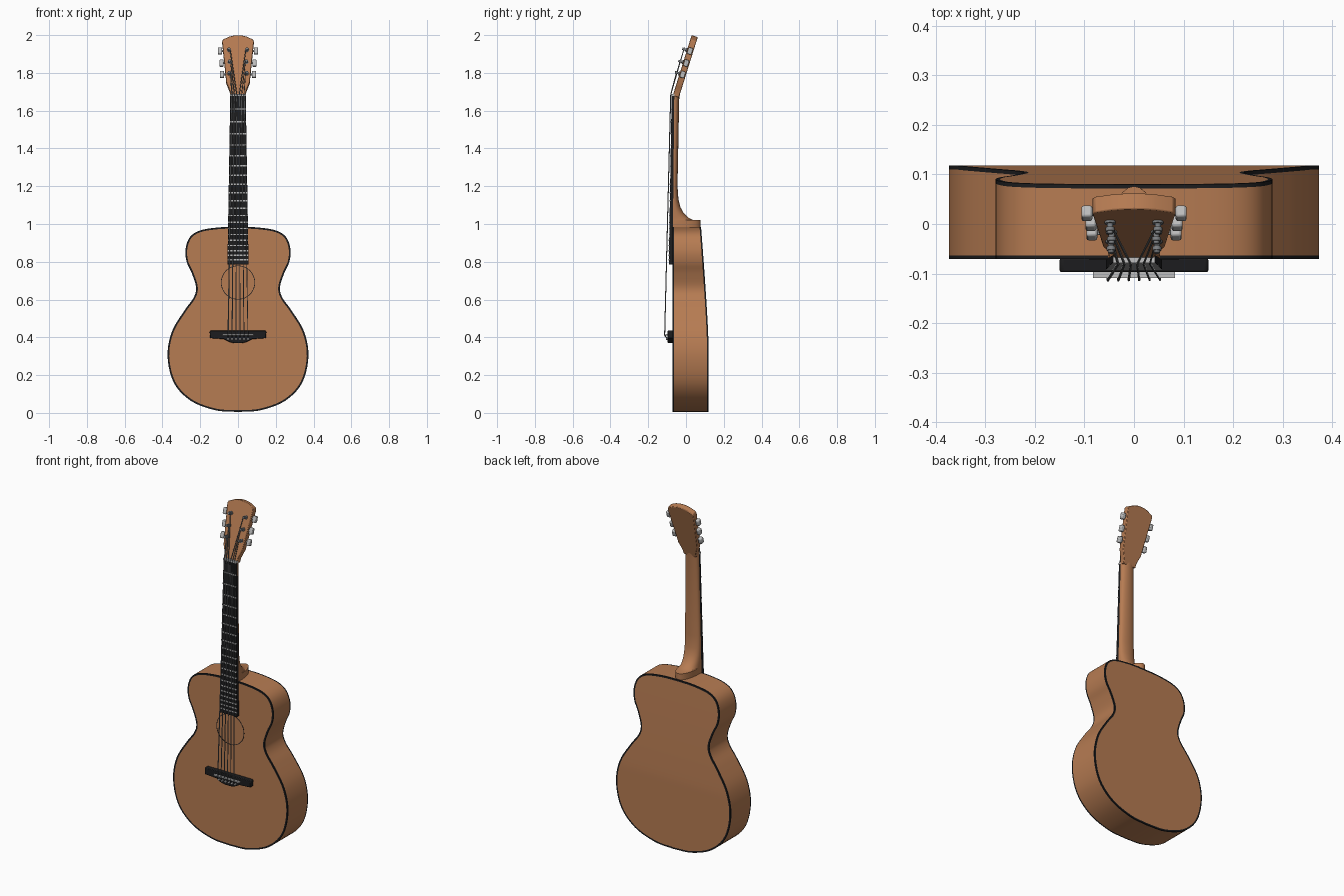
import bpy, bmesh, math
from mathutils import Vector, Matrix

if "Cube" in bpy.data.objects:
    bpy.data.objects.remove(bpy.data.objects["Cube"])


def material(name, rgb):
    m = bpy.data.materials.new(name)
    m.diffuse_color = (*rgb, 1)
    m.use_nodes = True
    m.node_tree.nodes["Principled BSDF"].inputs["Base Color"].default_value = m.diffuse_color
    return m


WOOD = material("warm wood", (0.47, 0.20, 0.085))
BLACK = material("black", (0.012, 0.012, 0.013))
LIGHT = material("light grey metal", (0.52, 0.52, 0.52))
STEEL = material("string steel", (0.20, 0.21, 0.22))


def finish(name, bm, mats, smooth=True, bevel=0):
    bmesh.ops.recalc_face_normals(bm, faces=bm.faces)
    me = bpy.data.meshes.new(name)
    bm.to_mesh(me)
    bm.free()
    ob = bpy.data.objects.new(name, me)
    bpy.context.collection.objects.link(ob)
    for m in mats:
        me.materials.append(m)
    if bevel:
        b = ob.modifiers.new("bevel", 'BEVEL')
        b.width, b.segments = bevel, 2
    if smooth:
        bpy.ops.object.select_all(action='DESELECT')
        ob.select_set(True)
        bpy.context.view_layer.objects.active = ob
        bpy.ops.object.shade_smooth_by_angle(angle=math.radians(35))
    return ob


def spline(pts, n):
    """Catmull-Rom curve through 2D points."""
    p = [Vector(q) for q in pts]
    p = [2 * p[0] - p[1]] + p + [2 * p[-1] - p[-2]]
    out = []
    for a, b, c, d in zip(p, p[1:], p[2:], p[3:]):
        for k in range(n):
            t = k / n
            out.append(0.5 * (2 * b + (c - a) * t + (2 * a - 5 * b + 4 * c - d) * t * t
                              + (3 * b - a - 3 * c + d) * t ** 3))
    return out + [p[-2]]


def rod(bm, a, b, r, sides=8):
    a, b = Vector(a), Vector(b)
    rot = (b - a).to_track_quat('Z', 'Y').to_matrix().to_4x4()
    bmesh.ops.create_cone(bm, cap_ends=True, segments=sides, radius1=r, radius2=r,
                          depth=(b - a).length, matrix=Matrix.Translation((a + b) / 2) @ rot)


def box(bm, centre, size, rot=Matrix()):
    bmesh.ops.create_cube(bm, size=1, matrix=Matrix.Translation(centre) @ rot
                          @ Matrix.Diagonal((*size, 1)))


def loft(bm, rings, mat=lambda i: 0, caps=True):
    vs = [[bm.verts.new(v) for v in r] for r in rings]
    n = len(vs[0])
    for i, (a, b) in enumerate(zip(vs, vs[1:])):
        for k in range(n):
            bm.faces.new((a[k], a[(k + 1) % n], b[(k + 1) % n], b[k])).material_index = mat(i)
    if caps:
        bm.faces.new(vs[0])
        bm.faces.new(vs[-1])
    return vs


# Body: flat front, tapering back, black binding on both rims
half = spline([(0, .005), (.12, .014), (.25, .064), (.34, .16), (.373, .30), (.35, .43),
               (.285, .54), (.235, .61), (.222, .665), (.245, .74), (.272, .80), (.278, .865),
               (.255, .93), (.20, .966), (.10, .982), (0, .985)], 5)
N = len(half)
inset = []
for i, p in enumerate(half):
    t = (half[min(i + 1, N - 1)] - half[max(i - 1, 0)]).normalized()
    q = p + Vector((-t.y, t.x)) * 0.009
    inset.append(Vector((0 if i in (0, N - 1) else max(q.x, 0.001), q.y)))


def back_y(z):
    t = min(max((z - 0.40) / 0.58, 0), 1)
    return 0.118 - 0.038 * t ** 1.2


def ring(h, y):
    full = [(p.x, p.y) for p in h] + [(-p.x, p.y) for p in h[-2:0:-1]]
    return [(x, y(z), z) for x, z in full]


bm = bmesh.new()
front = lambda z: -0.071
vs = loft(bm, [ring(inset, front), ring(half, front), ring(half, lambda z: -0.063),
               ring(half, lambda z: back_y(z) - 0.008), ring(half, back_y), ring(inset, back_y)],
          lambda i: 0 if i == 2 else 1, caps=False)
for r in (vs[0], vs[-1]):  # front and back plates, one strip across per row
    for i in range(N - 1):
        row = [r[i], r[i + 1], r[-(i + 1)], r[-i] if i else r[0]]
        bm.faces.new(list(dict.fromkeys(row)))
finish("body", bm, [WOOD, BLACK])

# Thin ring around the sound hole
bm = bmesh.new()
circle = lambda r, y: [(r * math.cos(a * math.pi / 32), y, 0.69 + r * math.sin(a * math.pi / 32))
                       for a in range(64)]
loft(bm, [circle(.087, -.070), circle(.087, -.072), circle(.0905, -.072), circle(.0905, -.070)],
     caps=False)
finish("sound_hole_ring", bm, [BLACK])


# Neck with curved heel
def lerp(z, a, b):  # value a at z=0.79, b at z=1.68
    return a + (b - a) * (z - 0.79) / 0.89


width = lambda z: lerp(z, 0.056, 0.041)
board_front = lambda z: lerp(z, -0.091, -0.076)
board_back = lambda z: lerp(z, -0.071, -0.062)
bm = bmesh.new()
rings = []
for z, yb in [(.97, .076), (1.02, .076), (1.022, .036), (1.035, .010), (1.06, -.014),
              (1.09, -.030), (1.13, -.040), (1.2, -.045), (1.4, -.041), (1.66, -.036), (1.70, -.030)]:
    yf, w = board_back(z), width(z)
    rings.append([(w * math.cos(a * math.pi / 14), yf + (yb - yf) * math.sin(a * math.pi / 14) ** 0.8, z)
                  for a in range(15)])
loft(bm, rings)
finish("neck", bm, [WOOD])

# Fretboard
bm = bmesh.new()
loft(bm, [[(-width(z), board_back(z), z), (width(z), board_back(z), z),
           (width(z), board_front(z), z), (-width(z), board_front(z), z)] for z in (.785, 1.68)])
finish("fretboard", bm, [BLACK], smooth=False)

# Frets at equal-tempered spacing, and the nut
bm = bmesh.new()
for n in range(1, 21):
    z = 1.68 - 1.27 * (1 - 2 ** (-n / 12))
    box(bm, (0, board_front(z), z), (2 * width(z), 0.005, 0.007))
finish("frets", bm, [LIGHT], smooth=False)
bm = bmesh.new()
box(bm, (0, -0.070, 1.684), (0.084, 0.018, 0.011))
finish("nut", bm, [LIGHT], smooth=False)

# Headstock, tilted back
TILT = math.atan2(0.10, 0.32)
ROT = Matrix.Rotation(-TILT, 4, 'X')


def head(x, s, d):
    """Point on the headstock: s along it, d behind its front face."""
    return Vector((0, -0.070, 1.68)) + ROT @ Vector((x, d, s))


side = [(.041, 0), (.043, .025), (.052, .05), (.062, .075), (.068, .14), (.084, .30), (.079, .312),
        (.045, .328), (.02, .334)]
outline = side + [(0, .335)] + [(-x, s) for x, s in side[::-1]]
bm = bmesh.new()
loft(bm, [[head(x, s, d) for x, s in outline] for d in (0, .034)])
finish("headstock", bm, [WOOD], bevel=0.003)

# Tuning machines: knob, shaft and post, three per side
TUNERS = [(.122, .085, .046), (.185, .087, .045), (.252, .095, .048)]  # s, knob x, post x
knobs, shafts, posts = bmesh.new(), bmesh.new(), bmesh.new()
for s, kx, px in TUNERS:
    for m in (-1, 1):
        box(knobs, head(m * kx, s, .017), (.022, .025, .036), ROT)
        rod(shafts, head(m * px, s, .017), head(m * (kx - .005), s, .017), .005)
        rod(posts, head(m * px, s, .005), head(m * px, s, -.026), .006, 12)
        rod(posts, head(m * px, s, .002), head(m * px, s, -.005), .011, 16)
finish("tuner_knobs", knobs, [LIGHT], bevel=0.005)
finish("tuner_shafts", shafts, [LIGHT])
finish("tuner_posts", posts, [STEEL])

# Bridge with saddle and pins
side = [(.02, .369), (.045, .375), (.075, .391), (.148, .396), (.15, .43), (.146, .436)]
outline = side + [(-x, z) for x, z in side[::-1]]
bm = bmesh.new()
loft(bm, [[(x, y, z) for x, z in outline] for y in (-.069, -.097)])
finish("bridge", bm, [BLACK], bevel=0.004)
bm = bmesh.new()
box(bm, (0, -.100, .413), (.166, .018, .008))
finish("saddle", bm, [LIGHT], smooth=False)

# Strings from pins over saddle and nut to the posts
pins, strings = bmesh.new(), bmesh.new()
for i in range(6):
    k = i - 2.5
    xs, xn, m = k * .021, k * .0128, (1 if k > 0 else -1)
    s, _, px = TUNERS[int(2.5 - abs(k))]
    rod(pins, (xs, -.09, .392), (xs, -.106, .392), .006, 10)
    path = [(xs, -.098, .392), (xs, -.113, .411), (xn, -.081, 1.684),
            head(m * (px - .006), s, -.017)]
    for a, b in zip(path, path[1:]):
        rod(strings, a, b, .0031 - .0002 * i, 6)
    rod(strings, head(m * px, s, -.013), head(m * px, s, -.021), .009, 12)
finish("bridge_pins", pins, [LIGHT])
finish("strings", strings, [STEEL])
